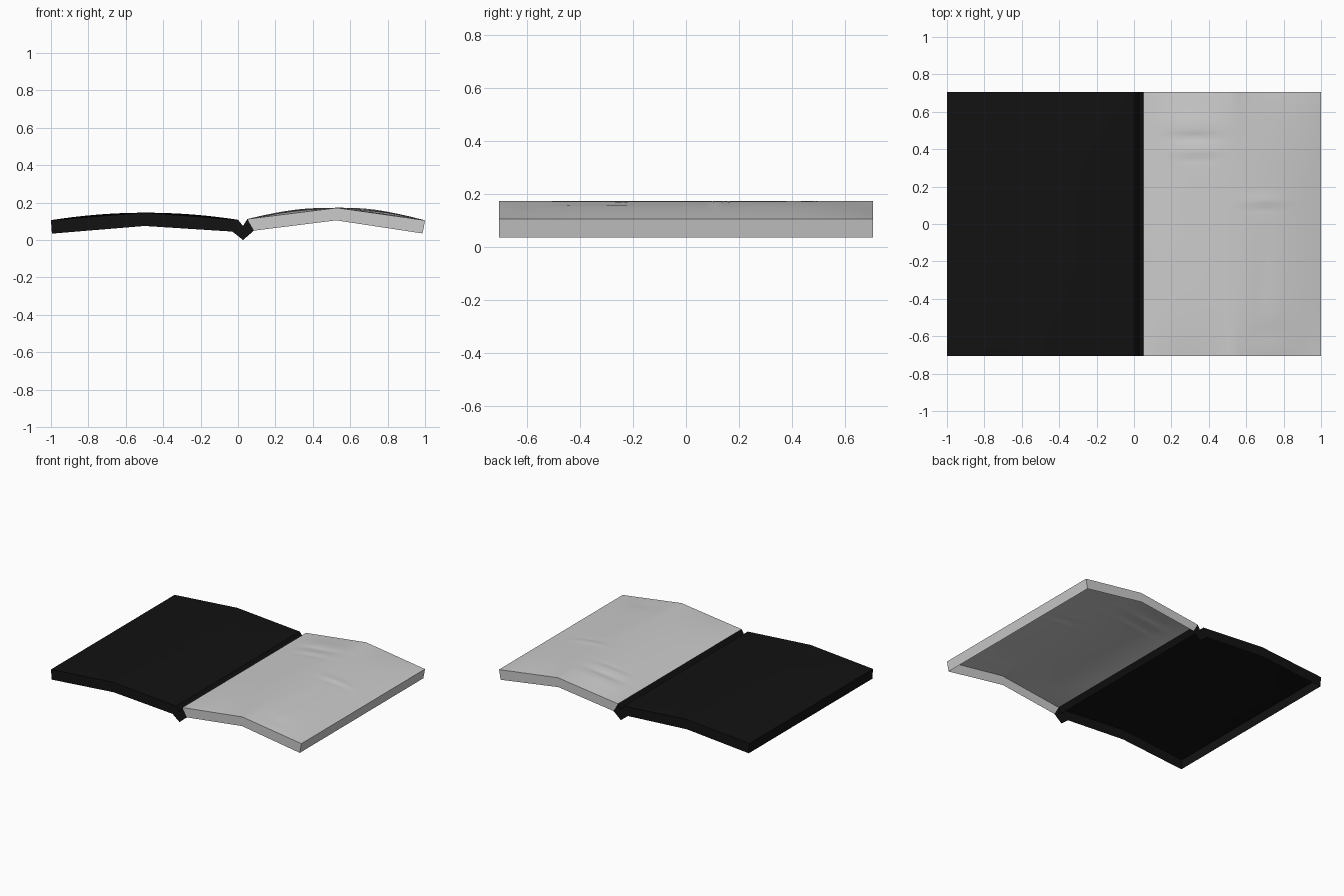
import bpy
import bmesh
from math import exp

if "Cube" in bpy.data.objects:
    bpy.data.objects.remove(bpy.data.objects["Cube"], do_unlink=True)

HALF = 0.705  # half depth along y


def material(name, value):
    mat = bpy.data.materials.new(name)
    mat.use_nodes = True
    colour = (value, value, value, 1)
    mat.diffuse_color = colour
    bsdf = mat.node_tree.nodes["Principled BSDF"]
    bsdf.inputs["Base Color"].default_value = colour
    bsdf.inputs["Roughness"].default_value = 0.8
    return mat


BLACK = material("black", 0.006)
GREY = material("light grey", 0.6)


def along(path, u):
    """Point at u on a three-point path with its bend at u = 0.5."""
    a, b, t = (path[0], path[1], u * 2) if u < 0.5 else (path[1], path[2], u * 2 - 1)
    return [p + (q - p) * t for p, q in zip(a, b)]


def add_faces(bm, rows):
    grid = [[bm.verts.new(p) for p in row] for row in rows]
    for r, s in zip(grid, grid[1:]):
        for i in range(len(r) - 1):
            bm.faces.new((r[i], r[i + 1], s[i + 1], s[i]))


def finish(name, bm, mat):
    bmesh.ops.remove_doubles(bm, verts=bm.verts, dist=0.0005)
    bmesh.ops.recalc_face_normals(bm, faces=bm.faces)
    # the sheets are open below, so make sure the upper faces look upward
    if sum(f.normal.z * f.calc_area() for f in bm.faces) < 0:
        bmesh.ops.reverse_faces(bm, faces=bm.faces)
    mesh = bpy.data.meshes.new(name)
    bm.to_mesh(mesh)
    bm.free()
    mesh.materials.append(mat)
    obj = bpy.data.objects.new(name, mesh)
    bpy.context.collection.objects.link(obj)
    bpy.ops.object.select_all(action="DESELECT")
    obj.select_set(True)
    bpy.context.view_layer.objects.active = obj
    bpy.ops.object.shade_smooth_by_angle(angle=0.6)


def panel(name, top, bottom, outer, mat, folds=()):
    """Bowed sheet with walls on three sides, open underneath."""
    nx, ny = 40, 64
    bm = bmesh.new()
    rows = []
    for j in range(ny + 1):
        v = 2 * j / ny - 1
        y = HALF * v
        row = []
        for i in range(nx + 1):
            u = i / nx
            x, z = along(top, u)
            ends = top[0][1] * (1 - u) + top[2][1] * u
            rise = top[1][1] - (top[0][1] + top[2][1]) / 2
            bow = ends + rise * 4 * u * (1 - u)
            inside = 1 - v ** 4
            z += (bow - z) * inside
            for fx, fy, wx, wy, h in folds:
                z += h * inside * min(1, 8 * u * (1 - u)) * exp(
                    -((x - fx) / wx) ** 2 - ((y - fy) / wy) ** 2)
            row.append((x, y, z))
        rows.append(row)
    add_faces(bm, rows)
    # front and back walls
    for y in (-HALF, HALF):
        add_faces(bm, [[(p[0], y, p[1]) for p in
                        (along(path, i / nx) for i in range(nx + 1))]
                       for path in (top, bottom)])
    # outer side wall
    add_faces(bm, [[(path[outer][0], HALF * (2 * j / ny - 1), path[outer][1])
                    for j in range(ny + 1)] for path in (top, bottom)])
    finish(name, bm, mat)


# Cloth folds: x, y, width, depth, height
folds = [(0.30, 0.54, 0.16, 0.06, 0.006), (0.32, 0.465, 0.13, 0.015, -0.008),
         (0.32, 0.385, 0.14, 0.03, 0.004), (0.34, 0.345, 0.11, 0.011, -0.006),
         (0.70, 0.12, 0.12, 0.03, 0.004), (0.70, 0.08, 0.10, 0.012, -0.005),
         (0.68, -0.35, 0.05, 0.25, -0.004), (0.72, -0.60, 0.10, 0.06, -0.006)]

panel("grey_panel", [(0.05, 0.112), (0.53, 0.172), (1.0, 0.105)],
      [(0.085, 0.05), (0.525, 0.105), (0.987, 0.035)], 2, GREY, folds)
panel("black_panel", [(-1.0, 0.106), (-0.5, 0.146), (0.0, 0.108)],
      [(-0.995, 0.034), (-0.5, 0.075), (-0.03, 0.045)], 0, BLACK)

# V-shaped hinge strip with closed ends
upper = [(0.0, 0.108), (0.027, 0.075), (0.05, 0.112)]
lower = [(-0.03, 0.045), (0.027, 0.0), (0.085, 0.05)]
bm = bmesh.new()
add_faces(bm, [[(x, y, z) for x, z in upper] for y in (-HALF, HALF)])
for y in (-HALF, HALF):
    add_faces(bm, [[(x, y, z) for x, z in path] for path in (upper, lower)])
finish("hinge", bm, BLACK)
